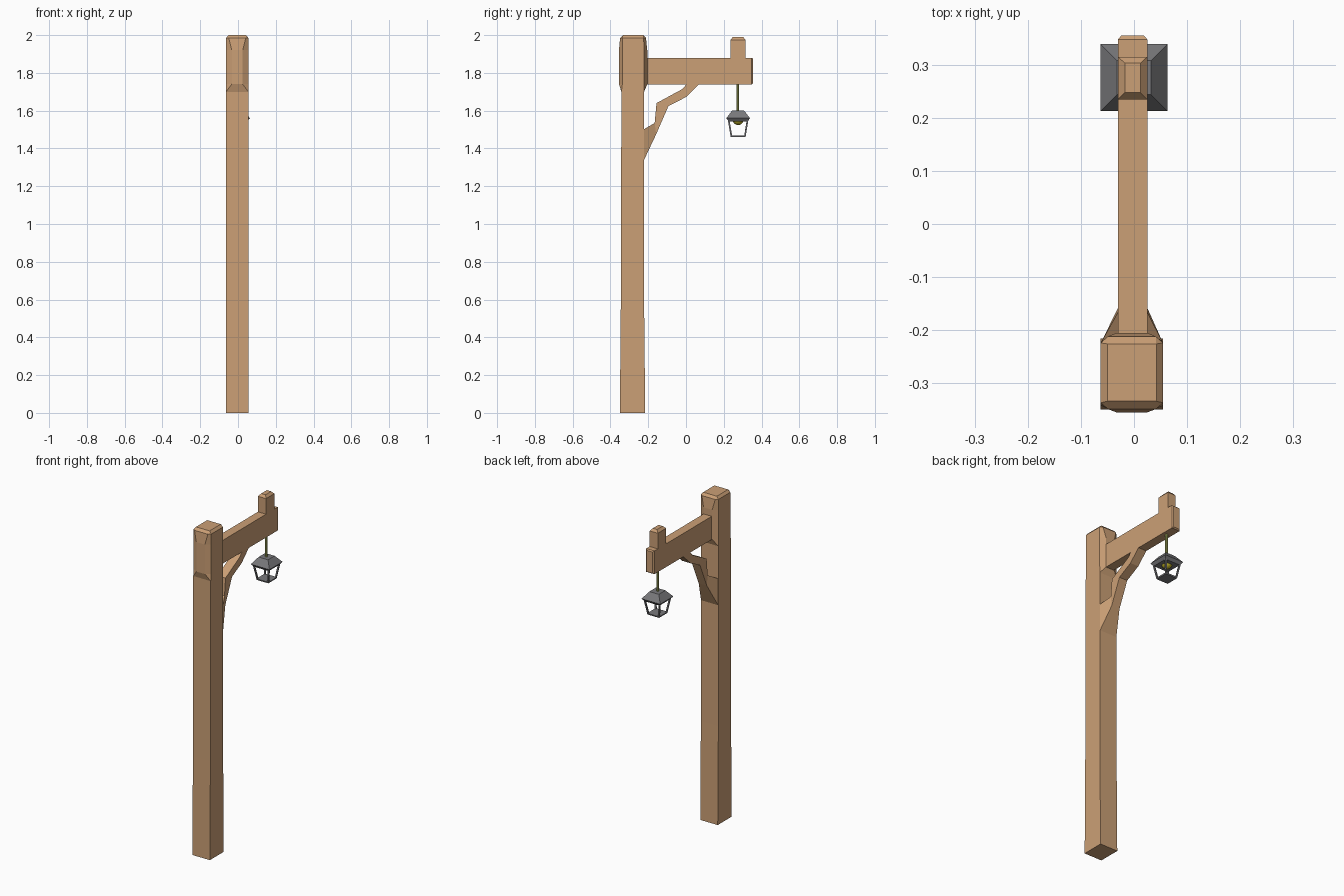
import bpy, bmesh
from math import radians
from mathutils import Vector

if "Cube" in bpy.data.objects:
    bpy.data.objects.remove(bpy.data.objects["Cube"])


def material(name, r, g, b):
    m = bpy.data.materials.new(name)
    m.use_nodes = True
    m.diffuse_color = (r, g, b, 1)
    m.node_tree.nodes["Principled BSDF"].inputs["Base Color"].default_value = (r, g, b, 1)
    return m


WOOD = material("warm wood", 0.60, 0.35, 0.18)
METAL = material("grey metal", 0.19, 0.19, 0.20)
ROPE = material("olive rope", 0.42, 0.46, 0.12)
GLOW = material("yellow lamp", 0.50, 0.42, 0.02)


def finish(bm, name, mat):
    bmesh.ops.remove_doubles(bm, verts=bm.verts, dist=0.0005)
    bmesh.ops.recalc_face_normals(bm, faces=bm.faces)
    me = bpy.data.meshes.new(name)
    bm.to_mesh(me)
    bm.free()
    me.materials.append(mat)
    ob = bpy.data.objects.new(name, me)
    bpy.context.collection.objects.link(ob)
    return ob


def loft(name, rings, mat):
    """Skin a closed solid through rings that share a point count."""
    bm = bmesh.new()
    loops = [[bm.verts.new(p) for p in ring] for ring in rings]
    n = len(loops[0])
    for a, b in zip(loops, loops[1:]):
        for i in range(n):
            j = (i + 1) % n
            bm.faces.new((a[i], a[j], b[j], b[i]))
    bm.faces.new(loops[0][::-1])
    bm.faces.new(loops[-1])
    return finish(bm, name, mat)


def octagon(x0, x1, y0, y1, z, cx=0.0, cy=0.0):
    """Rectangle with its corners cut by cx and cy."""
    return [(x0 + cx, y0, z), (x1 - cx, y0, z), (x1, y0 + cy, z), (x1, y1 - cy, z),
            (x1 - cx, y1, z), (x0 + cx, y1, z), (x0, y1 - cy, z), (x0, y0 + cy, z)]


def square(centre, half, z):
    x, y = centre
    return [(x - half, y - half, z), (x + half, y - half, z),
            (x + half, y + half, z), (x - half, y + half, z)]


def bar(name, a, b, radius, sides, mat):
    a, b = Vector(a), Vector(b)
    bm = bmesh.new()
    bmesh.ops.create_cone(bm, cap_ends=True, segments=sides, radius1=radius,
                          radius2=radius, depth=(b - a).length)
    turn = (b - a).to_track_quat('Z', 'Y').to_matrix()
    for v in bm.verts:
        v.co = turn @ v.co + (a + b) / 2
    return finish(bm, name, mat)


# Post: square shaft that swells into a chamfered head
L, R = -0.063, 0.055
loft("post", [
    octagon(L, R, -0.35, -0.216, 0),
    octagon(L, R, -0.345, -0.222, 0.6),
    octagon(L, R, -0.342, -0.222, 1.70),
    octagon(L, R, -0.355, -0.205, 1.74, 0.03, 0.018),
    octagon(L, R, -0.355, -0.205, 1.92, 0.03, 0.018),
    octagon(L, R, -0.349, -0.212, 1.985, 0.014, 0.012),
    octagon(L + 0.013, R - 0.013, -0.334, -0.226, 2.0),
], WOOD)


# Beam with a bevelled end
def beam_ring(y, inset):
    x0, x1, z0, z1 = -0.03 + inset, 0.025 - inset, 1.738 + inset, 1.88 - inset
    return [(x0, y, z0), (x1, y, z0), (x1, y, z1), (x0, y, z1)]


loft("beam", [beam_ring(-0.23, 0), beam_ring(0.348, 0), beam_ring(0.355, 0.006)], WOOD)

# Peg standing on the beam
loft("peg", [
    octagon(-0.03, 0.025, 0.235, 0.315, 1.86),
    octagon(-0.03, 0.025, 0.235, 0.315, 1.975),
    octagon(-0.017, 0.012, 0.248, 0.303, 1.99),
], WOOD)

# Curved brace: lower y z, upper y z, left x, right x
brace = [
    (-0.225, 1.333, -0.225, 1.50, L, R),
    (-0.158, 1.475, -0.166, 1.535, -0.03, 0.025),
    (-0.093, 1.624, -0.156, 1.64, -0.03, 0.025),
    (0.0, 1.672, -0.02, 1.714, -0.03, 0.025),
    (0.07, 1.74, 0.005, 1.742, -0.03, 0.025),
]
loft("brace", [[(x0, ya, za), (x1, ya, za), (x1, yb, zb), (x0, yb, zb)]
               for ya, za, yb, zb, x0, x1 in brace], WOOD)

# Hanging lantern
C = (0.0, 0.276)
bar("rope", (0, 0.274, 1.56), (0, 0.274, 1.75), 0.007, 8, ROPE)
loft("lantern_roof", [
    square(C, 0.05, 1.543), square(C, 0.063, 1.56), square(C, 0.032, 1.60),
], METAL)
loft("lantern_base", [square(C, 0.039, 1.461), square(C, 0.041, 1.469)], METAL)
for i, (low, high) in enumerate(zip(square(C, 0.036, 1.465), square(C, 0.05, 1.55))):
    bar(f"lantern_bar_{i + 1}", low, high, 0.006, 4, METAL)

# Glowing ball under the roof
bm = bmesh.new()
bmesh.ops.create_uvsphere(bm, u_segments=16, v_segments=10, radius=0.03)
bmesh.ops.translate(bm, verts=bm.verts, vec=(C[0], C[1], 1.554))
ball = finish(bm, "lamp_ball", GLOW)
bpy.context.view_layer.objects.active = ball
ball.select_set(True)
bpy.ops.object.shade_smooth_by_angle(angle=radians(40))
